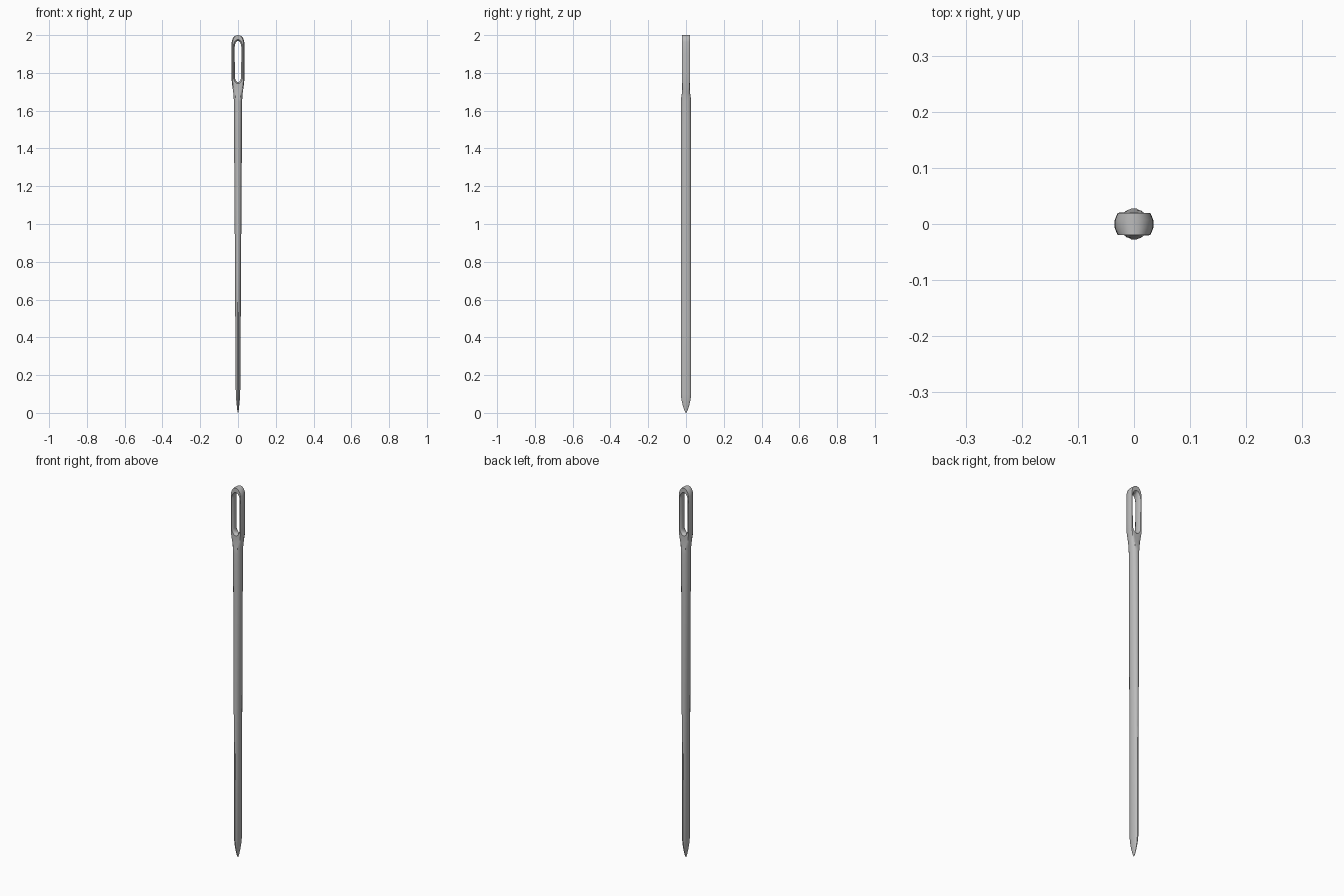
import bpy, bmesh, math

if "Cube" in bpy.data.objects:
    bpy.data.objects.remove(bpy.data.objects["Cube"])

N = 16  # points around each cross-section


def make_object(name, bm):
    bmesh.ops.recalc_face_normals(bm, faces=bm.faces)
    mesh = bpy.data.meshes.new(name)
    bm.to_mesh(mesh)
    bm.free()
    ob = bpy.data.objects.new(name, mesh)
    bpy.context.collection.objects.link(ob)
    return ob


def loft(name, rings):
    bm = bmesh.new()
    loops = [[bm.verts.new(p) for p in ring] for ring in rings]
    for a, b in zip(loops, loops[1:]):
        for i in range(len(a)):
            j = (i + 1) % len(a)
            bm.faces.new((a[i], a[j], b[j], b[i]))
    bm.faces.new(loops[0][::-1])
    bm.faces.new(loops[-1])
    return make_object(name, bm)


def section(z, w, e, c):
    # ellipse with half sizes w, e, flattened front and back at depth c
    pts = []
    for i in range(N):
        a = 2 * math.pi * (i + 0.5) / N
        y = e * math.sin(a)
        x = w * math.cos(a)
        pts.append((x, max(-c, min(c, y)), z))
    return pts


# needle body: tip, shaft, flattened head (height, half width, ellipse depth, flat depth)
profile = [
    (0.0, 0.001, 0.0015, 0.0015), (0.015, 0.004, 0.009, 0.009),
    (0.04, 0.007, 0.0175, 0.0175), (0.07, 0.010, 0.0245, 0.0245),
    (0.10, 0.0120, 0.028, 0.028), (0.45, 0.0145, 0.028, 0.028),
    (0.80, 0.0165, 0.028, 0.028), (1.15, 0.0190, 0.028, 0.028),
    (1.50, 0.0215, 0.028, 0.028), (1.65, 0.0225, 0.028, 0.028),
    (1.675, 0.0235, 0.029, 0.0245), (1.70, 0.026, 0.031, 0.0205),
    (1.75, 0.0335, 0.038, 0.02), (1.80, 0.035, 0.038, 0.02),
    (1.90, 0.035, 0.038, 0.02),
]
# rounded crown of the head
for k in range(1, 9):
    t = k / 8 * math.radians(88)
    profile.append((1.955 + 0.045 * math.sin(t),
                    0.0345 * math.cos(t) ** 0.9, 0.038, 0.02))
needle = loft("needle", [section(*p) for p in profile])


# long slot for the eye, flared towards front and back so the rim is rounded
def slot(y, grow):
    pts = []
    for i in range(24):
        a = 2 * math.pi * i / 24
        z = (1.935 if math.sin(a) >= 0 else 1.785) + (0.034 + grow) * math.sin(a)
        pts.append(((0.0175 + grow) * math.cos(a), y, z))
    return pts


eye = loft("eye_cutter", [slot(y, g) for y, g in (
    (-0.03, 0.012), (-0.02, 0.0075), (-0.013, 0.002), (-0.006, 0),
    (0.006, 0), (0.013, 0.002), (0.02, 0.0075), (0.03, 0.012))])
eye.hide_render = True

cut = needle.modifiers.new("eye", "BOOLEAN")
cut.operation = "DIFFERENCE"
cut.solver = "EXACT"
cut.object = eye
bpy.context.view_layer.objects.active = needle
needle.select_set(True)
bpy.ops.object.modifier_apply(modifier=cut.name)
bpy.data.objects.remove(eye, do_unlink=True)
bpy.ops.object.shade_smooth_by_angle(angle=math.radians(35))

# dark steel
steel = bpy.data.materials.new("steel")
steel.diffuse_color = (0.5, 0.5, 0.5, 1)
steel.use_nodes = True
steel.node_tree.nodes["Principled BSDF"].inputs["Base Color"].default_value = steel.diffuse_color
needle.data.materials.clear()
needle.data.materials.append(steel)
